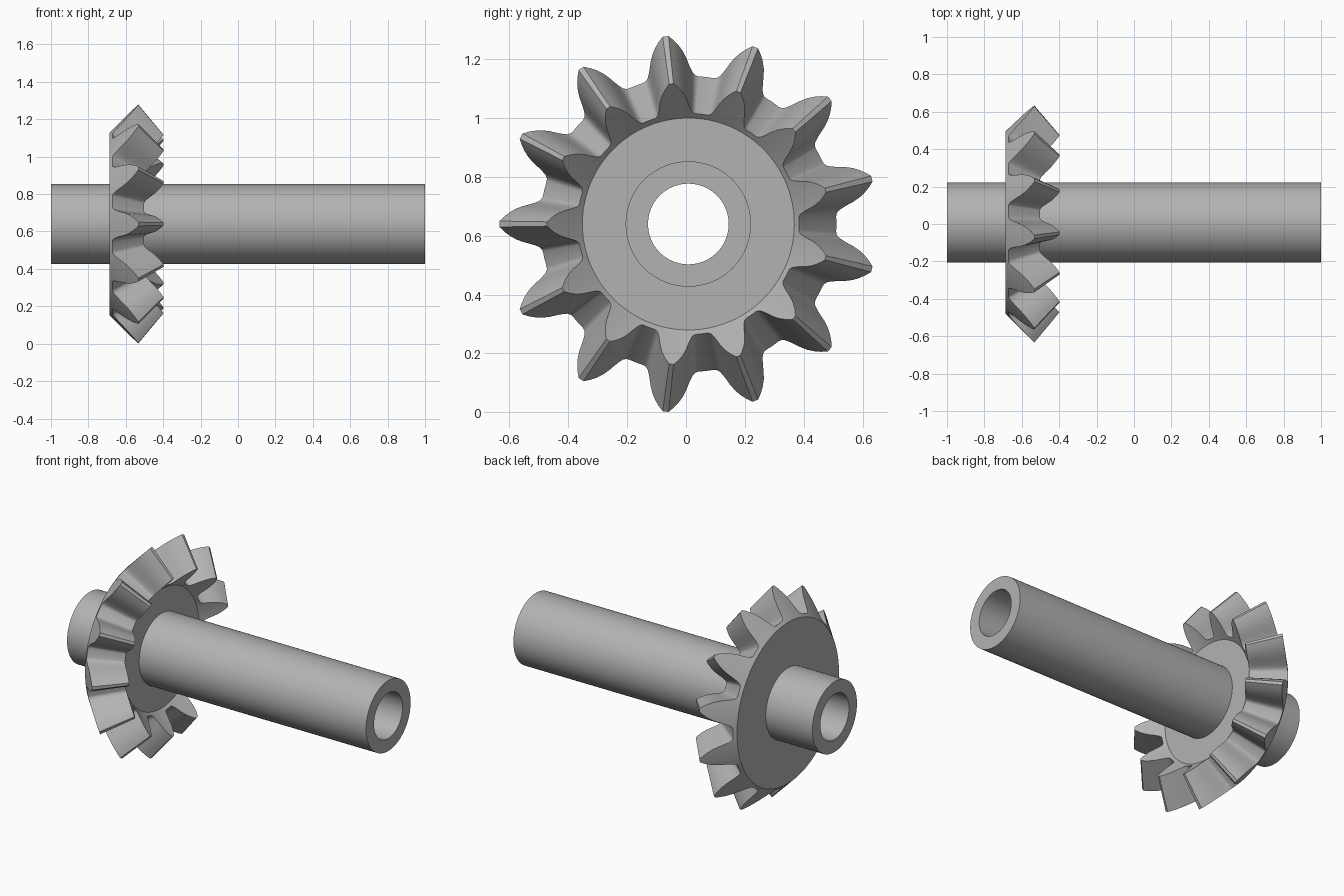
import bpy, bmesh, math

cube = bpy.data.objects.get("Cube")
if cube:
    bpy.data.objects.remove(cube, do_unlink=True)

TEETH = 13
AXIS_Y, AXIS_Z = 0.008, 0.64
OUTER_CONE, INNER_CONE = -1.175, -0.878      # x = r + offset on the 45 degree tooth ends
INNER_SCALE = INNER_CONE / OUTER_CONE        # teeth taper to an apex at x = 0

steel = bpy.data.materials.new("grey steel")
steel.use_nodes = True
colour = (0.45, 0.45, 0.45, 1)
steel.diffuse_color = colour
steel.node_tree.nodes["Principled BSDF"].inputs["Base Color"].default_value = colour


def build_rings(name, rings):
    """Join closed rings of (x, r, angle) points into a ring-shaped solid."""
    bm = bmesh.new()
    loops = [[bm.verts.new((x, AXIS_Y + r * math.cos(a), AXIS_Z + r * math.sin(a)))
              for x, r, a in ring] for ring in rings]
    n = len(loops[0])
    for i, loop in enumerate(loops):
        nxt = loops[(i + 1) % len(loops)]
        for j in range(n):
            k = (j + 1) % n
            bm.faces.new((loop[j], loop[k], nxt[k], nxt[j]))
    bmesh.ops.recalc_face_normals(bm, faces=bm.faces)
    mesh = bpy.data.meshes.new(name)
    bm.to_mesh(mesh)
    bm.free()
    mesh.materials.append(steel)
    obj = bpy.data.objects.new(name, mesh)
    bpy.context.collection.objects.link(obj)
    bpy.ops.object.select_all(action='DESELECT')
    obj.select_set(True)
    bpy.context.view_layer.objects.active = obj
    bpy.ops.object.shade_smooth_by_angle(angle=math.radians(28))
    return obj


# Half tooth from root fillet to tip land: (radius, half width)
half_tooth = [(0.503, 0.095), (0.505, 0.087), (0.512, 0.079), (0.525, 0.073),
              (0.543, 0.067), (0.565, 0.061), (0.588, 0.052), (0.608, 0.040),
              (0.626, 0.026), (0.642, 0.010)]
half = [(r, w / r) for r, w in half_tooth]
tooth = [(r, -a) for r, a in half] + [(r, a) for r, a in reversed(half)]
tooth.append((half[0][0], math.pi / TEETH))

outline = [(r, math.pi + 2 * math.pi * t / TEETH + a)
           for t in range(TEETH) for r, a in tooth]


def circle(x, r):
    return [(x, r, a) for _, a in outline]


# Bevel gear: back disc, tooth ring, front disc
BACK_R, FRONT_R, BORE_R = 0.487, 0.36, 0.205
build_rings("bevel_gear", [
    circle(BACK_R + OUTER_CONE, BORE_R),
    circle(BACK_R + OUTER_CONE, BACK_R),
    [(r + OUTER_CONE, r, a) for r, a in outline],
    [((r + OUTER_CONE) * INNER_SCALE, r * INNER_SCALE, a) for r, a in outline],
    circle(FRONT_R + INNER_CONE, FRONT_R),
    circle(FRONT_R + INNER_CONE, BORE_R),
])

# Hollow shaft
SIDES = 96
build_rings("hollow_shaft", [
    [(x, r, 2 * math.pi * i / SIDES) for i in range(SIDES)]
    for x, r in ((-1, 0.213), (1, 0.213), (1, 0.137), (-1, 0.137))
])
